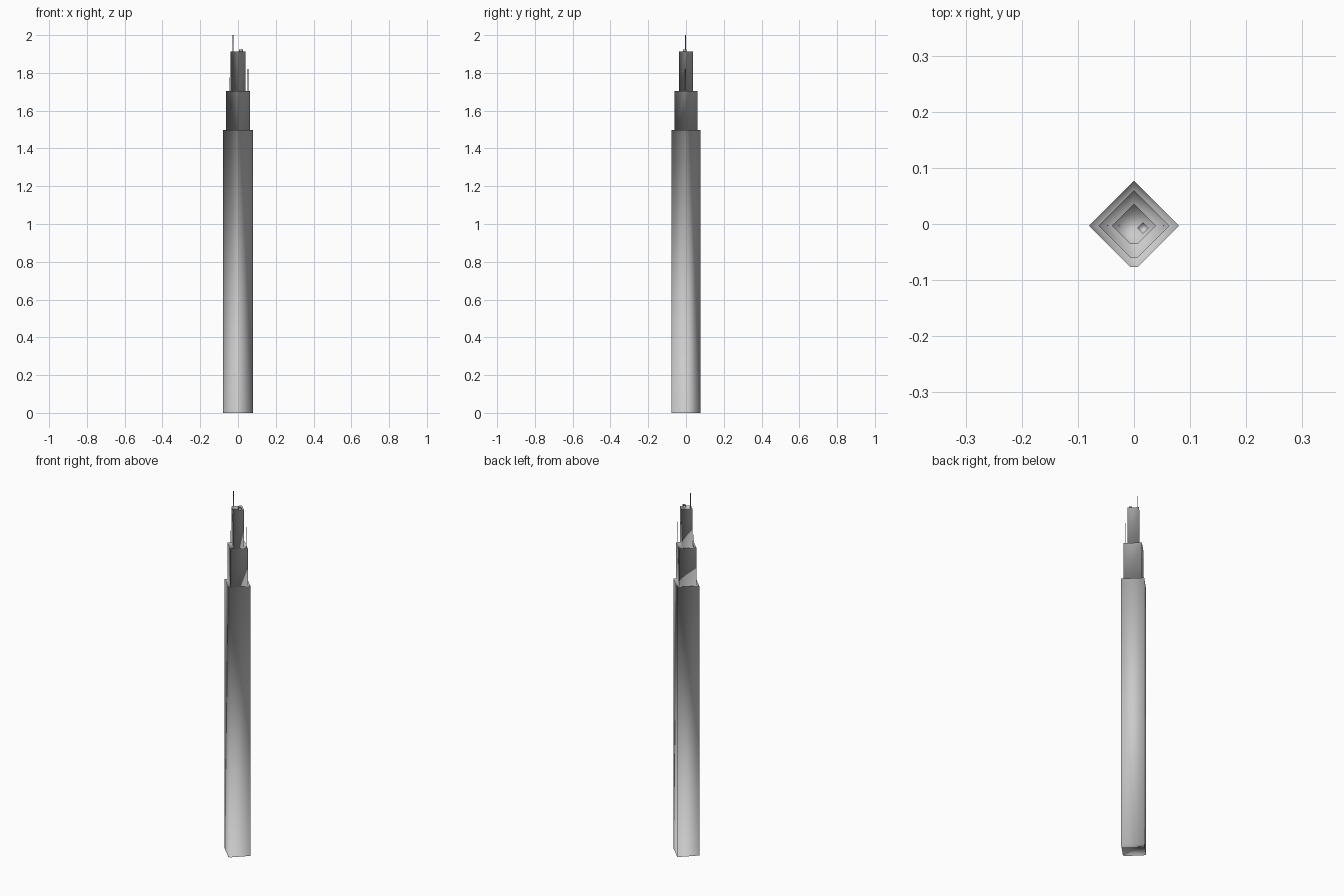
import bpy, bmesh

if "Cube" in bpy.data.objects:
    bpy.data.objects.remove(bpy.data.objects["Cube"])


def loft(name, rings):
    """Skin a stack of equal-sized point rings, cap both ends, shade smooth."""
    bm = bmesh.new()
    loops = [[bm.verts.new(p) for p in ring] for ring in rings]
    n = len(loops[0])
    for a, b in zip(loops, loops[1:]):
        for i in range(n):
            j = (i + 1) % n
            face = bm.faces.new((a[i], a[j], b[j], b[i]))
            if b[i].co.z > a[i].co.z + 1e-4:
                face.normal_flip()  # walls wind inward, ledges and caps outward
    bm.faces.new(loops[-1])
    bm.faces.new(loops[0][::-1])
    mesh = bpy.data.meshes.new(name)
    bm.to_mesh(mesh)
    bm.free()
    mesh.shade_smooth()
    obj = bpy.data.objects.new(name, mesh)
    bpy.context.collection.objects.link(obj)
    return obj


def diamond(r, z, cut=0.0, cx=0.0, cy=0.0):
    """Diamond ring; cut > 0 clips the front corner flat."""
    front = [(-cut, cut - r), (cut, cut - r)] if cut else [(0, -r)]
    pts = front + [(r, 0), (0, r), (-r, 0)]
    return [(cx + x, cy + y, z) for x, y in pts]


# Stepped tower: three shrinking tiers with a clipped front corner
tiers = [(0.08, 0.0, 1.497), (0.063, 1.497, 1.703), (0.039, 1.703, 1.912)]
rings = [diamond(r, z, 0.006, 0, -0.003) for r, z0, z1 in tiers for z in (z0, z1)]
loft("tower", rings)

# Small rooftop plant box
loft("roof_box", [diamond(0.01, z, 0, 0.016, -0.007) for z in (1.912, 1.924)])

# Thin masts on the roof and on the upper ledge
for name, x, y, r, z0, z1 in [("roof_mast", -0.026, -0.003, 0.002, 1.912, 2.0),
                              ("right_mast", 0.053, -0.003, 0.0015, 1.703, 1.82),
                              ("left_mast", -0.047, -0.003, 0.0015, 1.703, 1.775)]:
    loft(name, [diamond(r, z, 0, x, y) for z in (z0, z1)])
